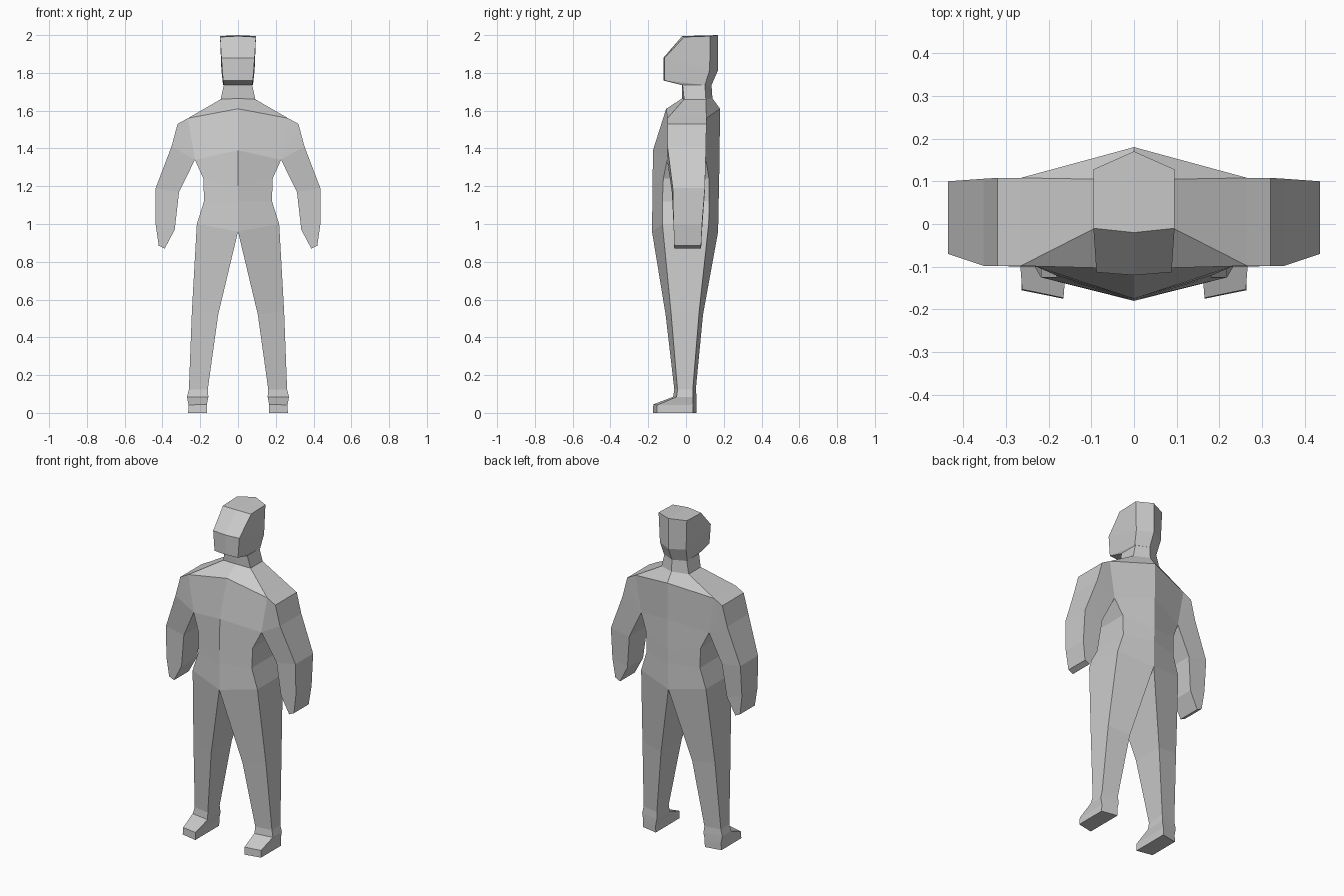
import bpy


def ring(xi, zi, xo, zo, fi, fo, bo, bi, dz=0):
    """Four-cornered half section: front inner, front outer, back outer, back inner.
    dz lifts or lowers the back corners."""
    return [(xi, fi, zi), (xo, fo, zo), (xo, bo, zo + dz), (xi, bi, zi + dz)]


def loft(name, rings, closed=False, top=False, bottom=False, skip=()):
    """Skin rings from top to bottom and mirror across x = 0."""
    verts = [p for r in rings for p in r]
    faces = []
    for i in range(len(rings) - 1):
        for j in range(4 if closed else 3):
            if (i, j) in skip:
                continue
            a, b, k = i * 4, i * 4 + 4, (j + 1) % 4
            faces.append((a + j, b + j, b + k, a + k))
    if top:
        faces.append((0, 1, 2, 3))
    if bottom:
        n = len(verts)
        faces.append((n - 1, n - 2, n - 3, n - 4))
    me = bpy.data.meshes.new(name)
    me.from_pydata(verts, [], faces)
    ob = bpy.data.objects.new(name, me)
    bpy.context.collection.objects.link(ob)
    weld = ob.modifiers.new("weld", 'WELD')
    weld.merge_threshold = 0.0005
    mirror = ob.modifiers.new("mirror", 'MIRROR')
    mirror.use_axis[0] = True
    return ob


# Shared sections where parts meet
neck_top = ring(0, 1.735, 0.075, 1.735, -0.02, -0.018, 0.10, 0.135)
neck_base = ring(0, 1.665, 0.092, 1.66, -0.02, -0.01, 0.105, 0.14)
hip = ring(0, 0.96, 0.218, 1.0, -0.18, -0.125, 0.12, 0.17)
ankle = ring(0.16, 0.125, 0.26, 0.125, -0.062, -0.045, 0.036, 0.052)

# Head with sloping forehead and jaw
loft("head", [
    ring(0, 1.995, 0.095, 1.99, -0.02, -0.01, 0.128, 0.17, 0.005),
    ring(0, 1.88, 0.088, 1.88, -0.12, -0.113, 0.125, 0.17, -0.065),
    ring(0, 1.76, 0.079, 1.76, -0.12, -0.113, 0.10, 0.135, -0.025),
    neck_top], top=True)

# Neck
loft("neck", [neck_top, neck_base])

# Torso, left open at the sides where the arms join
loft("torso", [
    neck_base,
    ring(0, 1.61, 0.265, 1.56, -0.105, -0.098, 0.108, 0.18),
    ring(0, 1.39, 0.228, 1.34, -0.175, -0.10, 0.105, 0.178),
    ring(0, 1.2, 0.183, 1.24, -0.177, -0.12, 0.122, 0.175),
    ring(0, 1.12, 0.18, 1.12, -0.178, -0.125, 0.123, 0.173),
    hip], skip={(1, 1)})

# Arms fanning out from the armpit, then down to the hands
arm_sections = [
    (0.228, 1.34, 0.265, 1.56, -0.10, -0.098, 0.108, 0.105),
    (0.228, 1.34, 0.32, 1.53, -0.10, -0.098, 0.108, 0.105),
    (0.228, 1.34, 0.352, 1.41, -0.10, -0.098, 0.106, 0.105),
    (0.312, 1.17, 0.436, 1.19, -0.075, -0.07, 0.10, 0.10),
    (0.335, 0.97, 0.436, 1.0, -0.065, -0.066, 0.085, 0.085),
    (0.388, 0.87, 0.42, 0.885, -0.062, -0.062, 0.08, 0.08)]
loft("arm", [ring(*s) for s in arm_sections], closed=True, bottom=True)

# Legs tapering from the crotch to the ankle
loft("leg", [
    hip,
    ring(0.105, 0.52, 0.244, 0.54, -0.108, -0.08, 0.07, 0.09),
    ankle], closed=True)

# Feet
loft("foot", [
    ankle,
    ring(0.157, 0.085, 0.27, 0.085, -0.068, -0.05, 0.036, 0.056),
    ring(0.165, 0.045, 0.262, 0.042, -0.173, -0.153, 0.037, 0.056),
    ring(0.165, 0.0, 0.264, 0.0, -0.175, -0.155, 0.036, 0.055)],
    closed=True, bottom=True)
